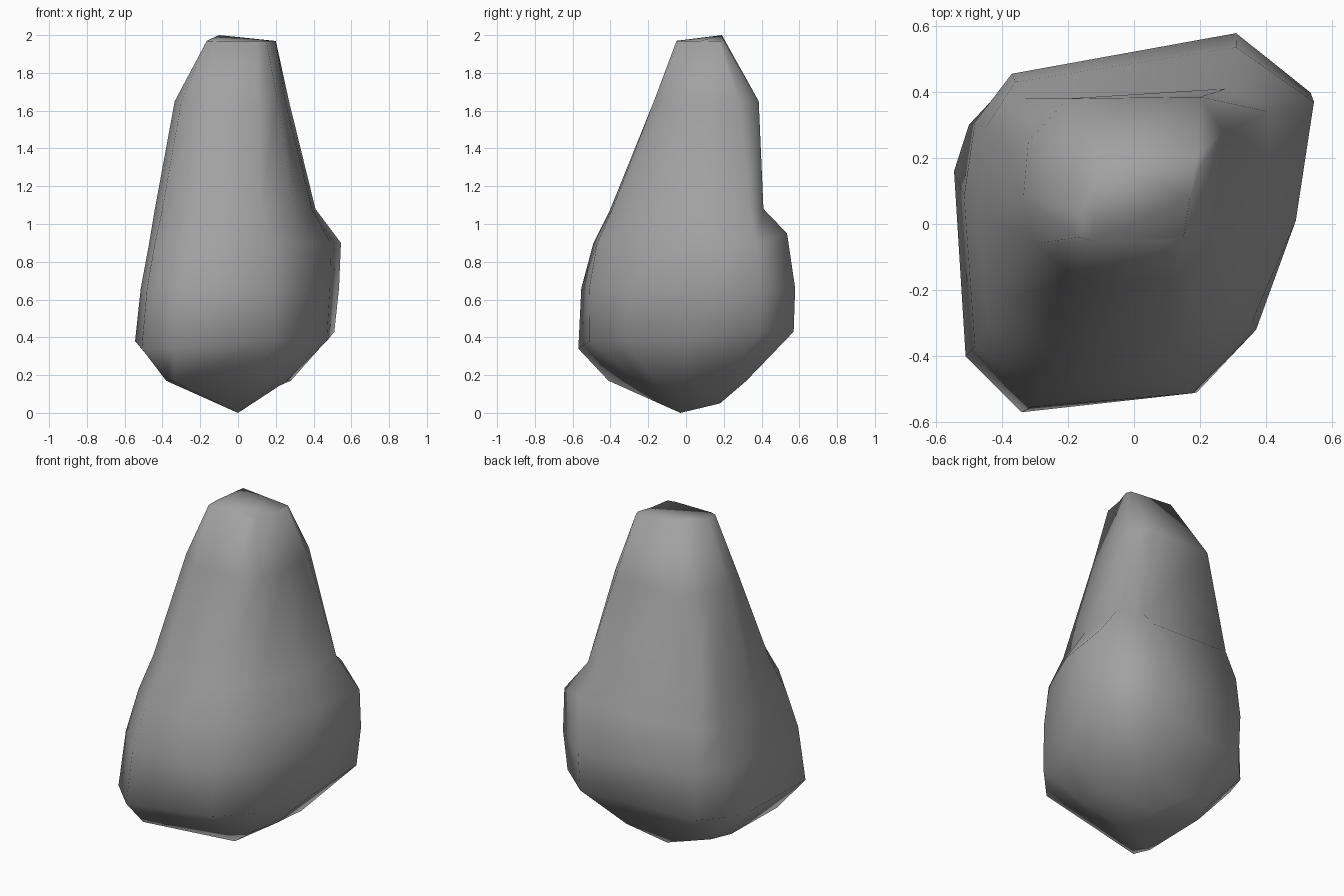
import bpy, bmesh

if "Cube" in bpy.data.objects:
    bpy.data.objects.remove(bpy.data.objects["Cube"])

# Cross-sections of the boulder, ten corners each, starting back-left and running past the front
sections = {
    0.17: [(-.32, .22), (-.37, .10), (-.38, -.32), (-.34, -.41), (.08, -.26),
           (.22, -.16), (.26, 0), (.28, .20), (.17, .32), (-.18, .25)],
    0.38: [(-.50, .30), (-.545, .16), (-.51, -.40), (-.34, -.57), (.19, -.51),
           (.37, -.32), (.47, 0), (.51, .39), (.30, .57), (-.37, .44)],
    0.90: [(-.45, .29), (-.47, 0), (-.44, -.31), (-.27, -.49), (.16, -.47),
           (.36, -.29), (.49, .01), (.545, .37), (.31, .535), (-.36, .43)],
    1.08: [(-.41, .28), (-.44, .02), (-.40, -.23), (-.23, -.40), (.12, -.39),
           (.30, -.24), (.39, .05), (.41, .34), (.28, .41), (-.33, .38)],
    1.65: [(-.32, .25), (-.335, .08), (-.30, -.06), (-.17, -.17), (.11, -.17),
           (.21, -.09), (.25, .08), (.27, .28), (.20, .385), (-.20, .38)],
    1.97: [(-.15, .10), (-.165, .03), (-.165, -.04), (-.13, -.05), (.10, -.05),
           (.15, -.04), (.17, .08), (.20, .17), (.19, .20), (-.10, .19)],
}

# Slightly bulging belly section between the two widest sections
sections[0.66] = [((a[0] + b[0]) * 0.507, (a[1] + b[1]) * 0.523)
                  for a, b in zip(sections[0.38], sections[0.90])]

bm = bmesh.new()
rings = [[bm.verts.new((x, y, z)) for x, y in sections[z]] for z in sorted(sections)]

# Tilt a few corners: raised crown, low front-left foot, high back-right shoulder
rings[-1][9].co.z = 2.0
for i in (2, 3):
    rings[1][i].co.z = 0.34
for i in (7, 8):
    rings[1][i].co.z = 0.43
rings[3][8].co.z = 0.95

# Sides and slanted top
for low, high in zip(rings, rings[1:]):
    for i in range(10):
        j = (i + 1) % 10
        bm.faces.new((low[i], low[j], high[j], high[i]))
bm.faces.new(rings[-1])

# Underside: a front tip and a second tip toward the back
base = rings[0]
tip = bm.verts.new((0, -0.03, 0))
back_tip = bm.verts.new((0, 0.18, 0.05))
for i in range(10):
    bm.faces.new((back_tip if i >= 6 else tip, base[(i + 1) % 10], base[i]))
bm.faces.new((tip, back_tip, base[6]))
bm.faces.new((tip, base[0], back_tip))
bmesh.ops.recalc_face_normals(bm, faces=bm.faces)

mesh = bpy.data.meshes.new("boulder")
bm.to_mesh(mesh)
bm.free()
boulder = bpy.data.objects.new("boulder", mesh)
bpy.context.collection.objects.link(boulder)

# Soft shading over the whole stone
for p in mesh.polygons:
    p.use_smooth = True

# Darker stone grey
stone = bpy.data.materials.new("stone")
stone.diffuse_color = (0.36, 0.36, 0.36, 1)
stone.use_nodes = True
stone.node_tree.nodes["Principled BSDF"].inputs["Base Color"].default_value = stone.diffuse_color
mesh.materials.append(stone)
